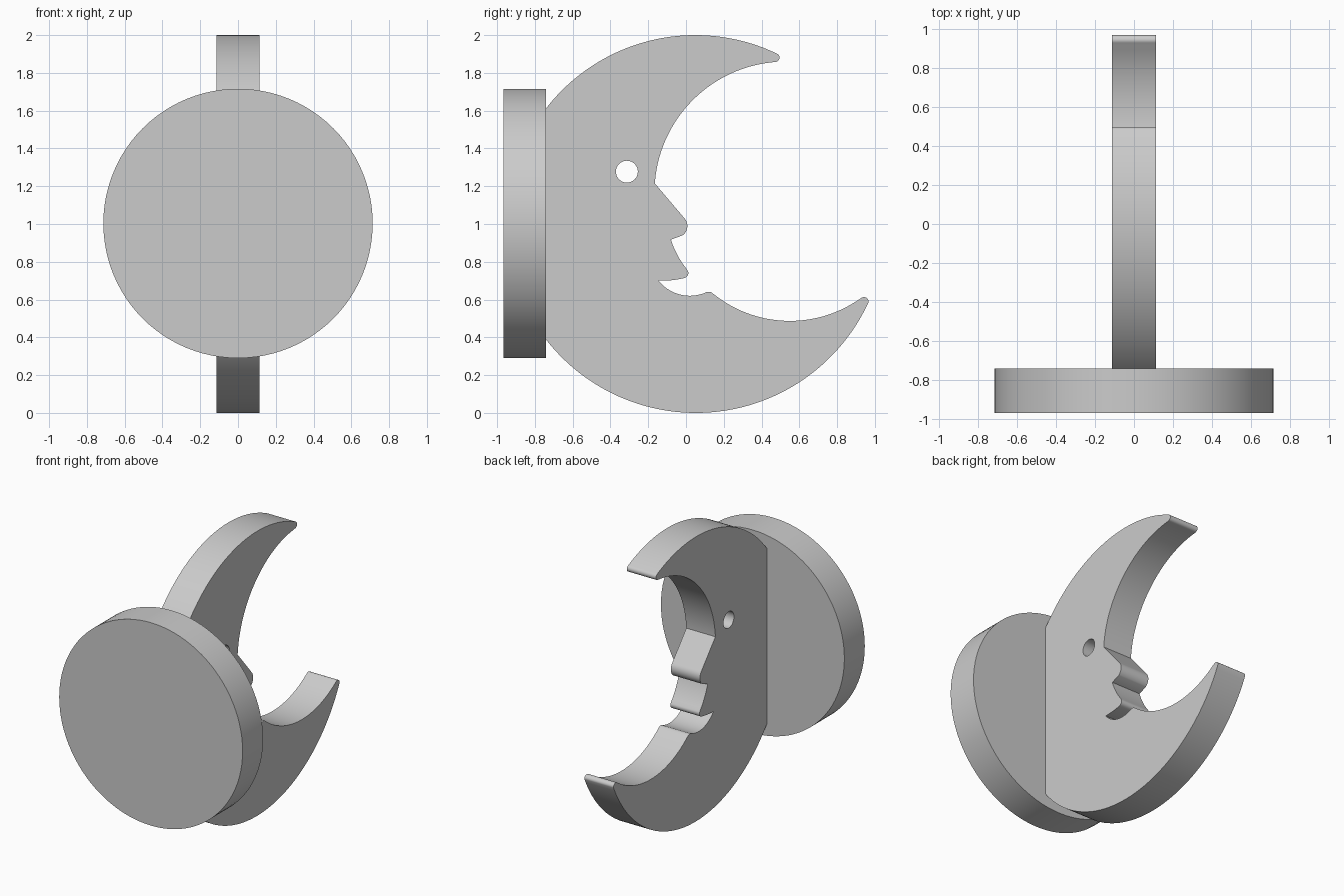
import bpy, bmesh, math
from math import cos, sin, tau
from mathutils import Matrix, Vector

cube = bpy.data.objects.get("Cube")
if cube:
    bpy.data.objects.remove(cube, do_unlink=True)

grey = bpy.data.materials.new("plain grey")
grey.use_nodes = True
grey.diffuse_color = (0.6, 0.6, 0.6, 1)
grey.node_tree.nodes["Principled BSDF"].inputs["Base Color"].default_value = (0.6, 0.6, 0.6, 1)

HALF_WIDTH = 0.113
BASE_FRONT, BASE_BACK = -0.967, -0.74


def arc(a, b, c, n=32):
    """Points of the circle arc from a through b to c."""
    a, b, c = Vector(a), Vector(b), Vector(c)
    u, v = b - a, c - a
    d = 2 * (u.x * v.y - u.y * v.x)
    m = a + Vector((v.y * u.length_squared - u.y * v.length_squared,
                    u.x * v.length_squared - v.x * u.length_squared)) / d
    start = math.atan2(a.y - m.y, a.x - m.x)
    sweep = (math.atan2(c.y - m.y, c.x - m.x) - start) % tau
    if d < 0:
        sweep -= tau
    r = (a - m).length
    return [(m.x + r * cos(start + sweep * i / n), m.y + r * sin(start + sweep * i / n))
            for i in range(n + 1)]


def finish(obj):
    obj.data.materials.clear()
    obj.data.materials.append(grey)
    bpy.ops.object.select_all(action='DESELECT')
    obj.select_set(True)
    bpy.context.view_layer.objects.active = obj
    bpy.ops.object.shade_smooth_by_angle(angle=math.radians(30))


# Crescent outline in the (y, z) plane
chord = math.sqrt(1 - (BASE_BACK - 0.05) ** 2)
outline = arc((0.475, 1.905), (0.05, 2.0), (BASE_BACK, 1 + chord), 48)
outline += arc((BASE_BACK, 1 - chord), (0.05, 0), (0.966, 0.585), 72)
outline += arc((0.967, 0.592), (0.952, 0.611), (0.925, 0.606), 8)      # lower tip
outline += arc((0.915, 0.6), (0.54, 0.487), (0.145, 0.63))             # chin hollow
outline += arc((0.135, 0.637), (0.12, 0.641), (0.1, 0.635), 6)         # chin
outline += arc((0.09, 0.632), (0.02, 0.62), (-0.145, 0.7), 20)         # mouth
outline += arc((-0.145, 0.7), (-0.08, 0.702), (-0.012, 0.713), 8)
outline += arc((-0.005, 0.716), (0.012, 0.735), (0.006, 0.757), 8)     # lip
outline += arc((0.003, 0.762), (-0.045, 0.835), (-0.08, 0.917), 10)
outline += arc((-0.018, 0.94), (0.002, 0.965), (-0.008, 1.03), 12)     # nose
outline += arc((-0.165, 1.215), (0.04, 1.66), (0.455, 1.856), 48)      # brow hollow
outline += arc((0.47, 1.858), (0.495, 1.878), (0.482, 1.902), 8)       # upper tip

# Round eye hole
eye = [(-0.313 + 0.058 * cos(tau * i / 40), 1.277 + 0.058 * sin(tau * i / 40))
       for i in range(40)]

# Crescent as a filled, extruded curve, turned to stand upright
curve = bpy.data.curves.new("crescent_moon", 'CURVE')
curve.dimensions = '2D'
curve.fill_mode = 'BOTH'
curve.extrude = HALF_WIDTH
for points in (outline, eye):
    spline = curve.splines.new('POLY')
    spline.points.add(len(points) - 1)
    for p, (y, z) in zip(spline.points, points):
        p.co = (y, z, 0, 1)
    spline.use_cyclic_u = True
moon = bpy.data.objects.new("crescent_moon", curve)
bpy.context.collection.objects.link(moon)
bpy.ops.object.select_all(action='DESELECT')
moon.select_set(True)
bpy.context.view_layer.objects.active = moon
bpy.ops.object.convert(target='MESH')
moon = bpy.context.view_layer.objects.active
moon.data.transform(Matrix(((0, 0, 1, 0), (1, 0, 0, 0), (0, 1, 0, 0), (0, 0, 0, 1))))
bm = bmesh.new()
bm.from_mesh(moon.data)
bmesh.ops.remove_doubles(bm, verts=bm.verts, dist=0.0005)
bmesh.ops.recalc_face_normals(bm, faces=bm.faces)
bm.to_mesh(moon.data)
bm.free()
finish(moon)

# Round disc on the front
bpy.ops.mesh.primitive_cylinder_add(
    vertices=96, radius=0.713, depth=BASE_BACK - BASE_FRONT,
    location=(0, (BASE_FRONT + BASE_BACK) / 2, 1.003), rotation=(math.pi / 2, 0, 0))
disc = bpy.context.object
disc.name = "round_disc"
finish(disc)
